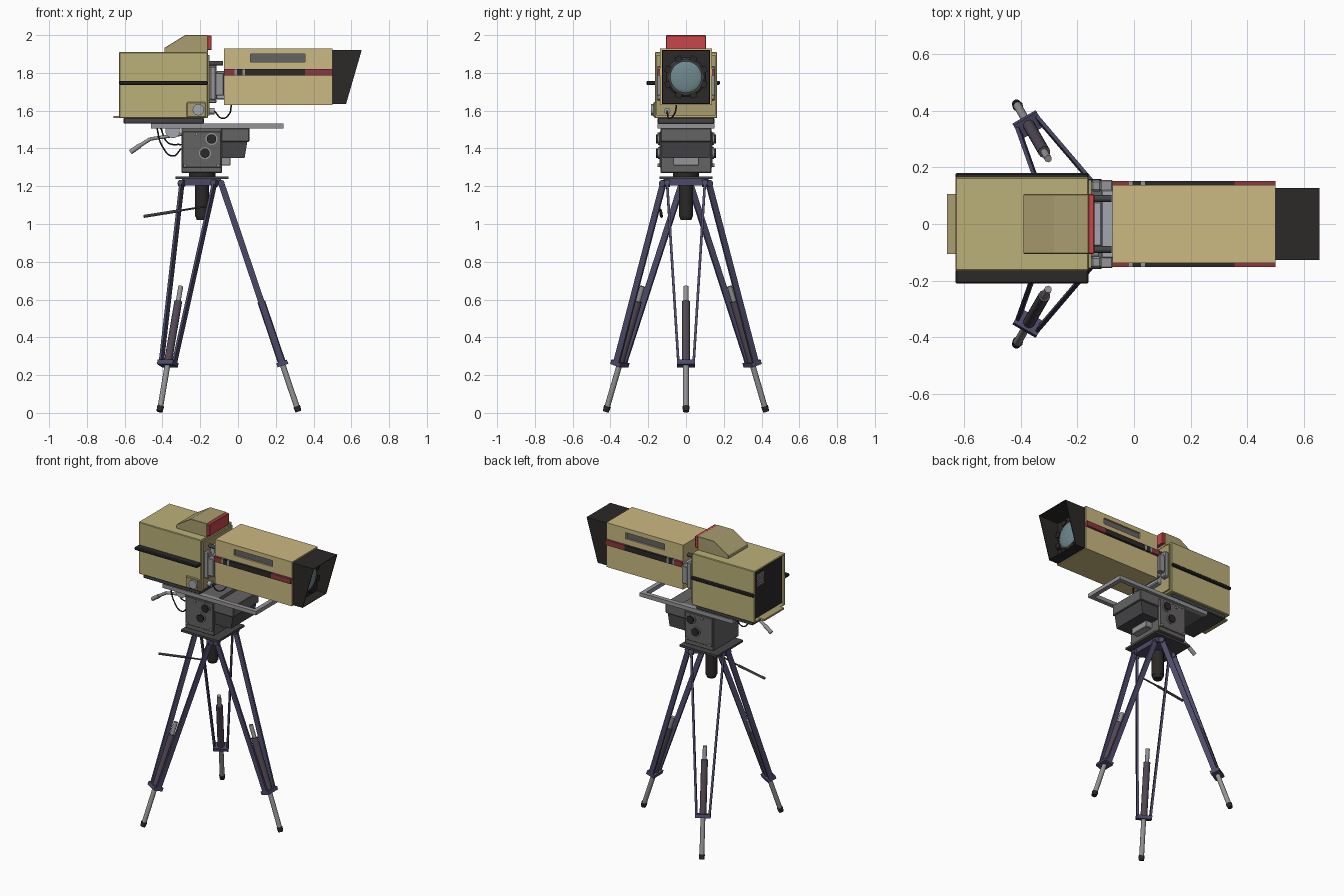
import bpy, bmesh, math
from mathutils import Vector, Matrix

if "Cube" in bpy.data.objects:
    bpy.data.objects.remove(bpy.data.objects["Cube"])


def mat(name, r, g, b):
    m = bpy.data.materials.new(name)
    m.diffuse_color = (r, g, b, 1)
    m.use_nodes = True
    m.node_tree.nodes["Principled BSDF"].inputs["Base Color"].default_value = m.diffuse_color
    return m


KHAKI, SAND = mat("khaki", .50, .44, .19), mat("sand", .60, .49, .22)
OLIVE = mat("olive", .40, .34, .16)
BLACK, DARK = mat("black", .025, .021, .021), mat("dark", .06, .06, .065)
GREY, STEEL = mat("grey", .13, .125, .125), mat("steel", .30, .30, .31)
PALE, RED = mat("pale", .37, .38, .43), mat("red", .58, .06, .07)
BLUE, PLUM = mat("leg_blue", .075, .07, .14), mat("plum", .085, .065, .09)
MAROON, GLASS = mat("maroon", .25, .04, .05), mat("glass", .16, .25, .27)


def finish(name, bm, m, bevel=0, smooth=False):
    bmesh.ops.recalc_face_normals(bm, faces=bm.faces)
    me = bpy.data.meshes.new(name)
    bm.to_mesh(me)
    bm.free()
    ob = bpy.data.objects.new(name, me)
    bpy.context.collection.objects.link(ob)
    me.materials.append(m)
    if bevel:
        b = ob.modifiers.new("edge", 'BEVEL')
        b.width, b.segments = bevel, 1
    if smooth:
        bpy.ops.object.select_all(action='DESELECT')
        bpy.context.view_layer.objects.active = ob
        ob.select_set(True)
        bpy.ops.object.shade_smooth_by_angle(angle=math.radians(40))
    return ob


def prism(name, pts, y0, y1, m, bevel=0, recess=None):
    """Side profile in x, z pushed along y. recess = (x direction, rim, floor x)."""
    bm = bmesh.new()
    f = bm.faces.new([bm.verts.new((x, y0, z)) for x, z in pts])
    new = bmesh.ops.extrude_face_region(bm, geom=[f])["geom"]
    for v in new:
        if isinstance(v, bmesh.types.BMVert):
            v.co.y = y1
    bmesh.ops.recalc_face_normals(bm, faces=bm.faces)
    if recess:
        d, rim, floor = recess
        face = max(bm.faces, key=lambda q: q.normal.x * d)
        bmesh.ops.inset_region(bm, faces=[face], thickness=rim)
        r = bmesh.ops.extrude_face_region(bm, geom=[face])["geom"]
        for v in r:
            if isinstance(v, bmesh.types.BMVert):
                v.co.x = floor
        bmesh.ops.delete(bm, geom=[face], context='FACES')
    return finish(name, bm, m, bevel)


def box(name, x0, x1, y0, y1, z0, z1, m, bevel=0, recess=None):
    return prism(name, [(x0, z0), (x1, z0), (x1, z1), (x0, z1)], y0, y1, m, bevel, recess)


def rod(name, p, q, r, m, sides=16, r2=None):
    p, q = Vector(p), Vector(q)
    bm = bmesh.new()
    rot = (q - p).to_track_quat('Z', 'Y').to_matrix().to_4x4()
    bmesh.ops.create_cone(bm, cap_ends=True, segments=sides, radius1=r, radius2=r if r2 is None else r2,
                          depth=(q - p).length, matrix=Matrix.Translation((p + q) / 2) @ rot)
    return finish(name, bm, m, smooth=True)


def beam(name, p, q, side, w, d, m):
    p, q, side = Vector(p), Vector(q), Vector(side)
    z = (q - p).normalized()
    y = z.cross(side).normalized()
    x = y.cross(z)
    M = Matrix((x * w, y * d, z * (q - p).length)).transposed().to_4x4()
    bm = bmesh.new()
    bmesh.ops.create_cube(bm, size=1, matrix=Matrix.Translation((p + q) / 2) @ M)
    return finish(name, bm, m)


def cable(name, pts, r, m):
    cu = bpy.data.curves.new(name, 'CURVE')
    cu.dimensions, cu.bevel_depth, cu.bevel_resolution = '3D', r, 2
    s = cu.splines.new('BEZIER')
    s.bezier_points.add(len(pts) - 1)
    for b, co in zip(s.bezier_points, pts):
        b.co = co
        b.handle_left_type = b.handle_right_type = 'AUTO'
    cu.materials.append(m)
    bpy.context.collection.objects.link(bpy.data.objects.new(name, cu))


# Camera body, open at the back with a dark recessed panel
box("camera_body", -.63, -.16, -.165, .165, 1.56, 1.91, KHAKI, .004, (-1, .014, -.59))
box("rear_panel", -.612, -.592, -.15, .15, 1.575, 1.895, BLACK)
box("rear_ledge", -.66, -.60, -.105, .105, 1.56, 1.572, OLIVE)
for i in range(6):
    box("rear_grille_bar", -.618, -.61, .045, .115, 1.785 + i * .014, 1.794 + i * .014, STEEL)
box("camera_base", -.605, -.18, -.15, .15, 1.532, 1.562, DARK, .004)
box("body_front_flange", -.162, -.15, -.155, .155, 1.575, 1.895, OLIVE)
for y0, y1 in ((-.21, -.16), (.16, .18)):
    box("body_side_rail", -.63, -.16, y0, y1, 1.737, 1.757, BLACK, .005)
box("control_panel", -.272, -.172, -.172, -.16, 1.565, 1.645, KHAKI, .004)
box("control_panel_face", -.264, -.18, -.174, -.165, 1.573, 1.637, OLIVE)
rod("control_dial", (-.21, -.165, 1.605), (-.21, -.185, 1.605), .03, PALE, 24)

# Viewfinder hump with red tally light
prism("viewfinder_hump", [(-.39, 1.905), (-.16, 1.905), (-.16, 2), (-.28, 2), (-.39, 1.932)],
      -.105, .105, OLIVE, .002)
box("tally_light", -.162, -.14, -.105, .105, 1.92, 1.998, RED, .003)

# Lens mount
box("mount_plate", -.155, -.113, -.08, .08, 1.64, 1.845, PALE, .006)
box("mount_block", -.115, -.07, -.12, .12, 1.66, 1.81, PALE, .004)
for s in (-1, 1):
    y = sorted((s * .115, s * .155))
    box("mount_clamp", -.15, -.115, *y, 1.655, 1.835, STEEL, .006)
    box("mount_side_bar", -.12, -.075, *y, 1.68, 1.80, STEEL, .004)
    rod("mount_bolt", (-.15, s * .09, 1.85), (-.08, s * .09, 1.85), .012, DARK, 12)

# Lens housing with a handle slot cut in each side
lens = box("lens_housing", -.075, .5, -.137, .137, 1.63, 1.93, SAND)
for s in (-1, 1):
    y = sorted((s * .115, s * .16))
    cutter = box("slot_cutter", .065, .355, *y, 1.858, 1.9, SAND)
    cutter.hide_render = True
    b = lens.modifiers.new("slot", 'BOOLEAN')
    b.object, b.solver = cutter, 'EXACT'
    bpy.context.view_layer.objects.active = lens
    bpy.ops.object.modifier_apply(modifier="slot")
    bpy.data.objects.remove(cutter)
    box("slot_grip", .065, .355, *sorted((s * .115, s * .126)), 1.858, 1.9, GREY)
    # Banded side stripe
    for x0, x1, m in ((-.075, -.018, MAROON), (-.018, -.006, STEEL), (-.006, .025, BLACK),
                      (.025, .038, STEEL), (.038, .355, BLACK), (.355, .5, MAROON)):
        box("lens_stripe", x0, x1, *sorted((s * .13, s * .152)), 1.785, 1.82, m)

# Slanted hood and front glass
prism("lens_hood", [(.5, 1.635), (.572, 1.635), (.655, 1.921), (.5, 1.921)],
      -.127, .127, BLACK, 0, (1, .007, .506))
rod("glass_ring", (.505, 0, 1.778), (.525, 0, 1.778), .105, DARK, 32, .095)
bm = bmesh.new()
bmesh.ops.create_uvsphere(bm, u_segments=32, v_segments=16, radius=.085,
                          matrix=Matrix.Translation((.522, 0, 1.778)) @ Matrix.Diagonal((.2, 1, 1, 1)))
finish("front_glass", bm, GLASS, smooth=True)
for i in range(8):
    a = math.radians(22.5 + 45 * i)
    d = Vector((0, math.cos(a), math.sin(a)))
    c = Vector((.52, 0, 1.778))
    beam("hood_clip", c + d * .088, c + d * .118, (1, 0, 0), .024, .035, BLACK)

# Carrying plate: solid at the back, open frame at the front
box("mount_table", -.46, -.06, -.135, .135, 1.508, 1.53, GREY)
for s in (-1, 1):
    box("table_rail", -.46, .24, *sorted((s * .122, s * .152)), 1.505, 1.531, STEEL)
box("table_front_bar", .21, .24, -.125, .125, 1.505, 1.531, STEEL)

# Pan head
box("head_block", -.3, -.085, -.135, .135, 1.27, 1.51, GREY, .004)
prism("head_front_box", [(-.09, 1.35), (.035, 1.35), (.05, 1.44), (-.09, 1.44)], -.125, .125, DARK)
box("head_front_cap", -.09, .06, -.135, .135, 1.435, 1.508, GREY, .004)
box("head_front_step", -.09, -.04, -.068, .068, 1.31, 1.353, STEEL, .003)
for s in (-1, 1):
    box("head_cheek", -.295, -.09, *sorted((s * .13, s * .14)), 1.30, 1.49, GREY, .003)
    for x, z in ((-.14, 1.45), (-.175, 1.375)):
        rod("knob_collar", (x, s * .13, z), (x, s * .147, z), .032, STEEL, 24)
        rod("head_knob", (x, s * .13, z), (x, s * .158, z), .025, BLACK, 20)
    for x, z in ((-.28, 1.31), (-.105, 1.31), (-.22, 1.475)):
        rod("head_screw", (x, s * .13, z), (x, s * .15, z), .009, STEEL, 10)
rod("head_turntable", (-.19, 0, 1.25), (-.19, 0, 1.272), .07, BLACK, 32)
box("head_base_plate", -.33, -.05, -.14, .14, 1.238, 1.252, DARK)
rod("centre_column", (-.19, 0, 1.04), (-.19, 0, 1.24), .037, BLACK, 20)
rod("column_tip", (-.19, 0, 1.02), (-.19, 0, 1.045), .028, BLACK, 20, .037)

# Levers, level and cables
lever = [(-.3, -.1, 1.475), (-.465, -.1, 1.45), (-.52, -.1, 1.415), (-.57, -.1, 1.38)]
for p, q, r in zip(lever, lever[1:], (.009, .01, .013)):
    rod("pan_lever", p, q, r, STEEL, 12)
rod("level_drum", (-.345, -.12, 1.495), (-.345, -.07, 1.495), .04, PALE, 24)
cable("head_cable", [(-.43, -.11, 1.51), (-.40, -.11, 1.41), (-.345, -.11, 1.36), (-.3, -.11, 1.40)], .004, BLACK)
cable("head_cable_inner", [(-.41, -.08, 1.51), (-.37, -.08, 1.43), (-.3, -.08, 1.42)], .004, BLACK)
rod("cable_plug", (-.16, -.1, 1.598), (-.125, -.1, 1.598), .017, PALE, 16)
cable("lens_cable", [(-.125, -.1, 1.598), (-.085, -.09, 1.56), (-.045, -.06, 1.585), (-.035, -.05, 1.635)], .004, BLACK)
rod("brake_handle", (-.16, -.145, 1.095), (-.30, -.135, 1.072), .005, DARK, 8)
rod("brake_grip", (-.30, -.135, 1.072), (-.5, -.13, 1.04), .008, GREY, 8)

# Tripod: three twin-strut legs around the column
C = Vector((-.17, 0, 0))
corners = []
for k in range(3):
    a = math.radians(120 * k)
    out, side = Vector((math.cos(a), math.sin(a), 0)), Vector((-math.sin(a), math.cos(a), 0))

    def at(z, lat=0.0):
        return C + out * (.08 + (1.22 - z) * .338) + side * lat + Vector((0, 0, z))

    for s in (-1, 1):
        corners.append(at(1.22, s * .1))
        beam("leg_strut", at(1.22, s * .1), at(.26, s * .04), side, .013, .033, BLUE)
        rod("leg_pivot", at(1.215, s * .085), at(1.215, s * .115), .018, BLUE, 14)
    beam("leg_bracket", at(.272), at(.25), side, .095, .06, BLUE)
    rod("leg_sleeve", at(.26), at(.59), .021, PLUM, 16)
    rod("leg_rod_upper", at(.58), at(.67), .013, STEEL, 14)
    rod("leg_rod_lower", at(.26), at(.03), .015, STEEL, 14)
    rod("foot", at(.035), at(.007), .019, BLACK, 12, .016)

# Tripod crown joining the strut tops
bm = bmesh.new()
top = bm.faces.new([bm.verts.new((p.x, p.y, 1.238)) for p in corners])
for v in bmesh.ops.extrude_face_region(bm, geom=[top])["geom"]:
    if isinstance(v, bmesh.types.BMVert):
        v.co.z = 1.205
finish("tripod_crown", bm, BLUE)
